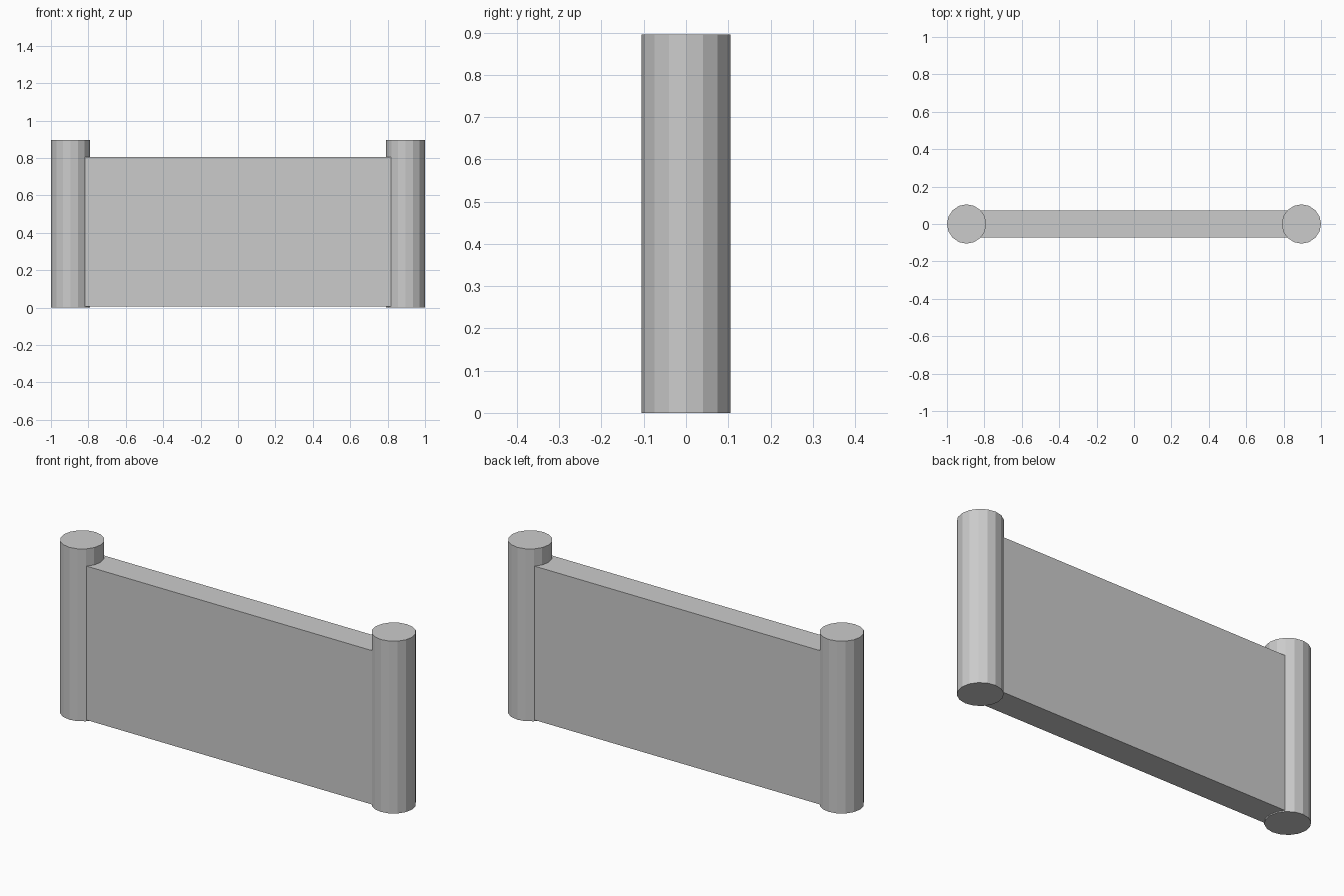
import bpy

if "Cube" in bpy.data.objects:
    bpy.data.objects.remove(bpy.data.objects["Cube"])

R = 0.105          # post radius
POST_H = 0.895     # post height
POST_X = 1 - R     # post centre
PANEL_BOTTOM, PANEL_TOP = 0.006, 0.805
PANEL_DEPTH = 0.144


def add_post(name, x):
    bpy.ops.mesh.primitive_cylinder_add(
        vertices=16, radius=R, depth=POST_H, location=(x, 0, POST_H / 2))
    bpy.context.object.name = name


# Round end posts
for name, side in (("left_post", -1), ("right_post", 1)):
    add_post(name, side * POST_X)

# Flat wall panel, with its ends buried inside the posts
bpy.ops.mesh.primitive_cube_add(
    size=1, location=(0, 0, (PANEL_BOTTOM + PANEL_TOP) / 2))
panel = bpy.context.object
panel.name = "wall_panel"
panel.scale = (2 * POST_X - 0.1, PANEL_DEPTH, PANEL_TOP - PANEL_BOTTOM)
bpy.ops.object.transform_apply(location=False, rotation=False, scale=True)
